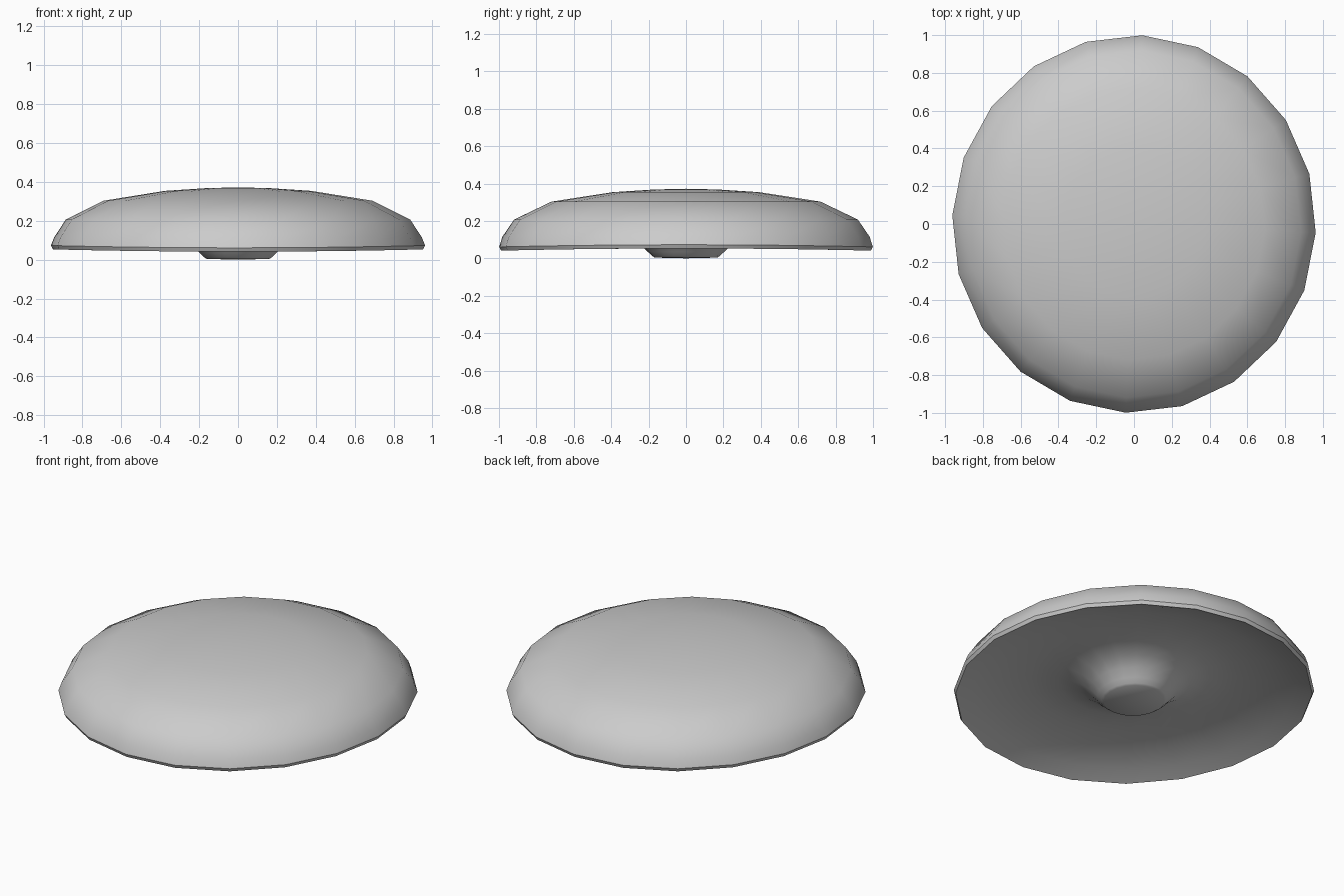
import bpy, bmesh, math

if "Cube" in bpy.data.objects:
    bpy.data.objects.remove(bpy.data.objects["Cube"])

SIDES = 20
OFFSET = math.radians(2.6)
RX, RY = 0.963, 1.0

# Outline (radius, height) from crown, over the rim, under the hollow, to the stub
PROFILE = [
    (0.17, 0.368), (0.39, 0.354), (0.72, 0.303), (0.92, 0.207),
    (0.983, 0.115), (1.0, 0.067), (0.99, 0.047),
    (0.90, 0.085), (0.76, 0.125), (0.58, 0.15), (0.42, 0.145),
    (0.31, 0.115), (0.245, 0.075), (0.205, 0.035), (0.18, 0.012), (0.168, 0.004),
]


def lathe(name, profile):
    bm = bmesh.new()
    rings = []
    for r, z in profile:
        ring = []
        for i in range(SIDES):
            a = OFFSET + 2 * math.pi * i / SIDES
            # the rim dips slightly at front and back
            dip = -0.006 * math.cos(2 * a) if 0.95 < r and z < 0.1 else 0
            ring.append(bm.verts.new((RX * r * math.sin(a), RY * r * math.cos(a), z + dip)))
        rings.append(ring)
    for upper, lower in zip(rings, rings[1:]):
        for i in range(SIDES):
            j = (i + 1) % SIDES
            bm.faces.new((upper[i], upper[j], lower[j], lower[i]))
    # crown and flat foot
    for ring, z in ((rings[0], 0.372), (rings[-1], 0.0)):
        tip = bm.verts.new((0, 0, z))
        for i in range(SIDES):
            bm.faces.new((ring[i], ring[(i + 1) % SIDES], tip))
    bmesh.ops.recalc_face_normals(bm, faces=bm.faces)
    mesh = bpy.data.meshes.new(name)
    bm.to_mesh(mesh)
    bm.free()
    obj = bpy.data.objects.new(name, mesh)
    bpy.context.collection.objects.link(obj)
    return obj


# Domed cap with hollow underside and central stub
cap = lathe("mushroom_cap", PROFILE)
bpy.context.view_layer.objects.active = cap
cap.select_set(True)
bpy.ops.object.shade_smooth_by_angle(angle=math.radians(40))
